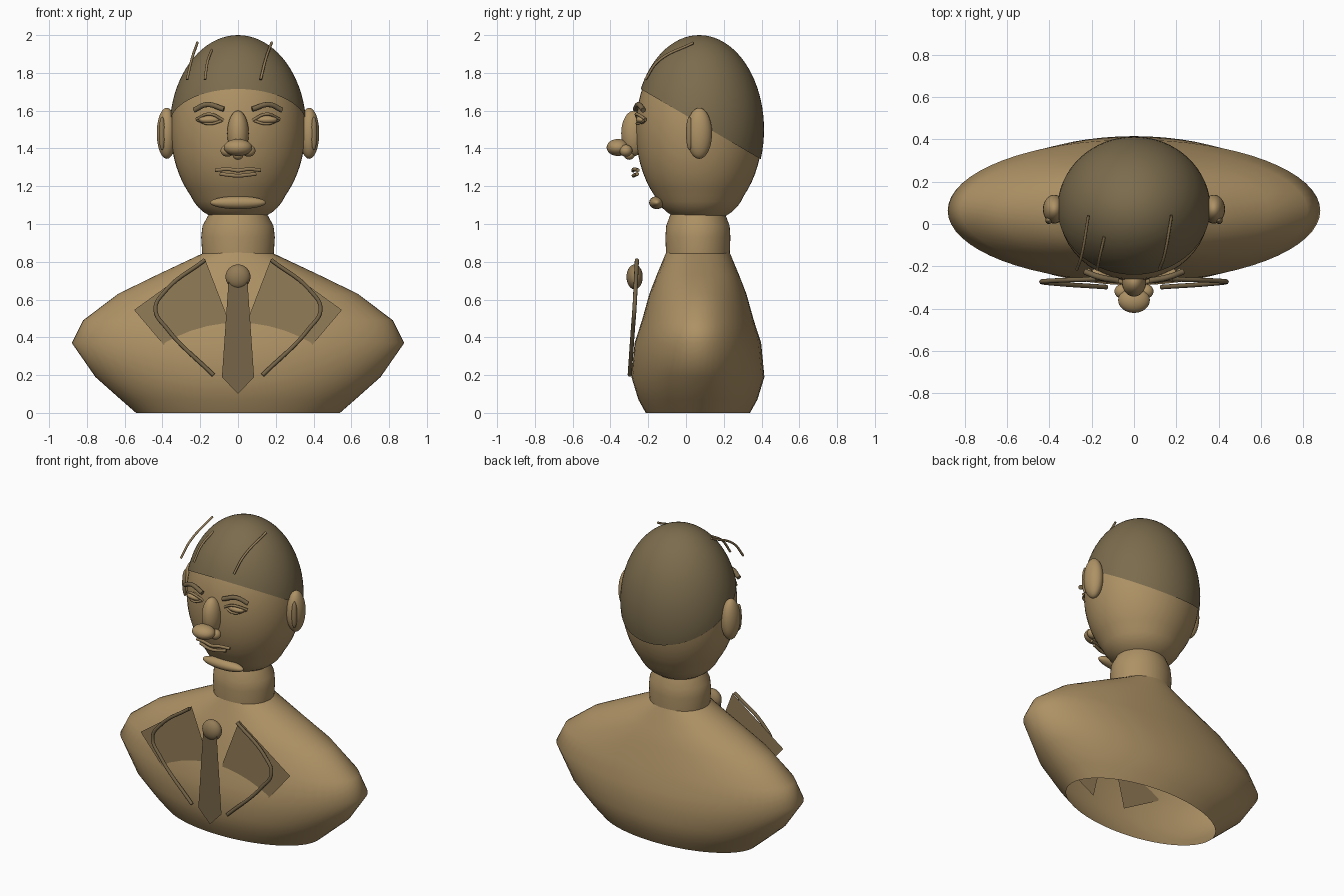
import bpy, bmesh, math
from mathutils import Vector

if "Cube" in bpy.data.objects:
    bpy.data.objects.remove(bpy.data.objects["Cube"])


def material(name, rgb):
    m = bpy.data.materials.new(name)
    m.diffuse_color = (*rgb, 1)
    m.use_nodes = True
    m.node_tree.nodes["Principled BSDF"].inputs["Base Color"].default_value = m.diffuse_color
    return m


BRONZE = material("bronze", (0.42, 0.285, 0.13))
LAPEL = material("mid bronze", (0.29, 0.20, 0.095))
DARK = material("dark bronze", (0.18, 0.13, 0.065))
HAIR = material("hair bronze", (0.20, 0.15, 0.075))


def add_bmesh(name, bm, mat, smooth=True):
    me = bpy.data.meshes.new(name)
    bm.to_mesh(me)
    bm.free()
    me.materials.append(mat)
    for p in me.polygons:
        p.use_smooth = smooth
    ob = bpy.data.objects.new(name, me)
    bpy.context.collection.objects.link(ob)
    return ob


def loft(name, rings, cy, mat, sides=48):
    """Open tube of elliptical rings (z, half width, half depth)."""
    bm = bmesh.new()
    loops = []
    for z, rx, ry in rings:
        loops.append([bm.verts.new((rx * math.cos(2 * math.pi * i / sides),
                                    cy + ry * math.sin(2 * math.pi * i / sides), z))
                      for i in range(sides)])
    for a, b in zip(loops, loops[1:]):
        for i in range(sides):
            j = (i + 1) % sides
            bm.faces.new((a[i], a[j], b[j], b[i]))
    return add_bmesh(name, bm, mat)


def ball_mesh(center, radii, u=32, v=20):
    bm = bmesh.new()
    bmesh.ops.create_uvsphere(bm, u_segments=u, v_segments=v, radius=1)
    for vert in bm.verts:
        vert.co = Vector([c + r * k for c, r, k in zip(center, radii, vert.co)])
    return bm


def ball(name, center, radii, mat):
    return add_bmesh(name, ball_mesh(center, radii), mat)


def plate(name, pts, y, mat):
    bm = bmesh.new()
    f = bm.faces.new([bm.verts.new((x, y, z)) for x, z in pts])
    f.normal_update()
    if f.normal.y > 0:
        f.normal_flip()
    return add_bmesh(name, bm, mat, False)


def tube(name, pts, radius, mat):
    """Round rod along a smooth path."""
    cu = bpy.data.curves.new(name, 'CURVE')
    cu.dimensions = '3D'
    cu.bevel_depth = radius
    cu.bevel_resolution = 3
    cu.use_fill_caps = True
    sp = cu.splines.new('BEZIER')
    sp.bezier_points.add(len(pts) - 1)
    for bp, p in zip(sp.bezier_points, pts):
        bp.co = p
        bp.handle_left_type = bp.handle_right_type = 'AUTO'
    cu.materials.append(mat)
    ob = bpy.data.objects.new(name, cu)
    bpy.context.collection.objects.link(ob)
    bpy.ops.object.select_all(action='DESELECT')
    ob.select_set(True)
    bpy.context.view_layer.objects.active = ob
    bpy.ops.object.convert(target='MESH')
    return bpy.context.view_layer.objects.active


# Torso and neck
loft("torso", [(0, .54, .276), (.07, .62, .315), (.19, .755, .352), (.37, .88, .335),
               (.49, .82, .296), (.63, .635, .257), (.73, .43, .218), (.85, .175, .168)],
     .063, BRONZE, 64)
loft("neck", [(.82, .188, .168), (.85, .19, .169), (.93, .195, .172),
              (.99, .188, .168), (1.06, .15, .142)], .063, BRONZE)

# Head, slightly fuller at the jaw
HC = (0, .07, 1.5)
bm = ball_mesh(HC, (.356, .336, .493), 48, 32)
for v in bm.verts:
    if v.co.z < 1.15:
        k = 1 + .12 * min(1, (1.15 - v.co.z) / .1)
        v.co.x *= k
        v.co.y = HC[1] + (v.co.y - HC[1]) * k
add_bmesh("head", bm, BRONZE)

# Hair cap cut along a plane sloping down to the back
bm = ball_mesh(HC, (.362, .343, .5), 64, 40)
bmesh.ops.bisect_plane(bm, geom=bm.verts[:] + bm.edges[:] + bm.faces[:],
                       plane_co=(0, -.24, 1.715), plane_no=(0, .585, 1), clear_inner=True)
add_bmesh("hair_cap", bm, HAIR)

# Loose hair strands
for i, (x0, x1, y1, z1) in enumerate([(-.27, -.215, .04, 1.96), (-.175, -.14, -.06, 1.92),
                                      (.12, .178, .04, 1.96)]):
    tube(f"hair_strand_{i}", [(x0, -.215, 1.765), (x0 + (x1 - x0) * .4, -.15, 1.86),
                              (x1, y1, z1)], .007, LAPEL)

# Nose
ball("nose_bridge", (0, -.275, 1.48), (.057, .068, .12), BRONZE)
ball("nose_tip", (0, -.36, 1.405), (.075, .06, .045), BRONZE)
ball("nose_base", (0, -.3, 1.37), (.03, .03, .03), BRONZE)

# Mouth and chin
tube("upper_lip", [(-.12, -.255, 1.285), (-.05, -.275, 1.29), (0, -.28, 1.283),
                   (.05, -.275, 1.29), (.12, -.255, 1.285)], .010, LAPEL)
tube("lower_lip", [(-.095, -.258, 1.265), (0, -.278, 1.256), (.095, -.258, 1.265)],
     .010, LAPEL)
ball("chin", (0, -.155, 1.113), (.148, .04, .034), BRONZE)

# Paired parts
for s, side in ((-1, "left"), (1, "right")):
    ball(f"{side}_ear", (s * .377, .07, 1.48), (.053, .068, .135), BRONZE)
    ball(f"{side}_inner_ear", (s * .402, .018, 1.48), (.017, .018, .088), LAPEL)
    ball(f"{side}_nostril", (s * .056, -.318, 1.388), (.036, .034, .032), BRONZE)
    ball(f"{side}_eye", (s * .15, -.235, 1.552), (.058, .03, .022), BRONZE)
    tube(f"{side}_upper_lid", [(s * .22, -.215, 1.555), (s * .15, -.262, 1.582),
                               (s * .078, -.25, 1.55)], .008, LAPEL)
    tube(f"{side}_lower_lid", [(s * .215, -.215, 1.55), (s * .15, -.258, 1.53),
                               (s * .08, -.25, 1.548)], .007, LAPEL)
    tube(f"{side}_eyebrow", [(s * .232, -.225, 1.603), (s * .165, -.25, 1.632),
                             (s * .075, -.268, 1.608)], .014, DARK)
    # Jacket lapel and its edge piping
    plate(f"{side}_lapel", [(s * .175, .815), (s * .55, .545), (s * .385, .35),
                            (s * .12, .2), (s * .05, .49)], -.237, LAPEL)
    tube(f"{side}_lapel_piping", [(s * .175, -.26, .81), (s * .385, -.268, .645),
                                  (s * .437, -.273, .55), (s * .375, -.281, .445),
                                  (s * .13, -.298, .2)], .011, DARK)

# Tie
plate("tie", [(-.05, .70), (.05, .70), (.085, .19), (0, .1), (-.085, .19)], -.295, DARK)
ball("tie_knot", (0, -.272, .72), (.066, .043, .066), LAPEL)
